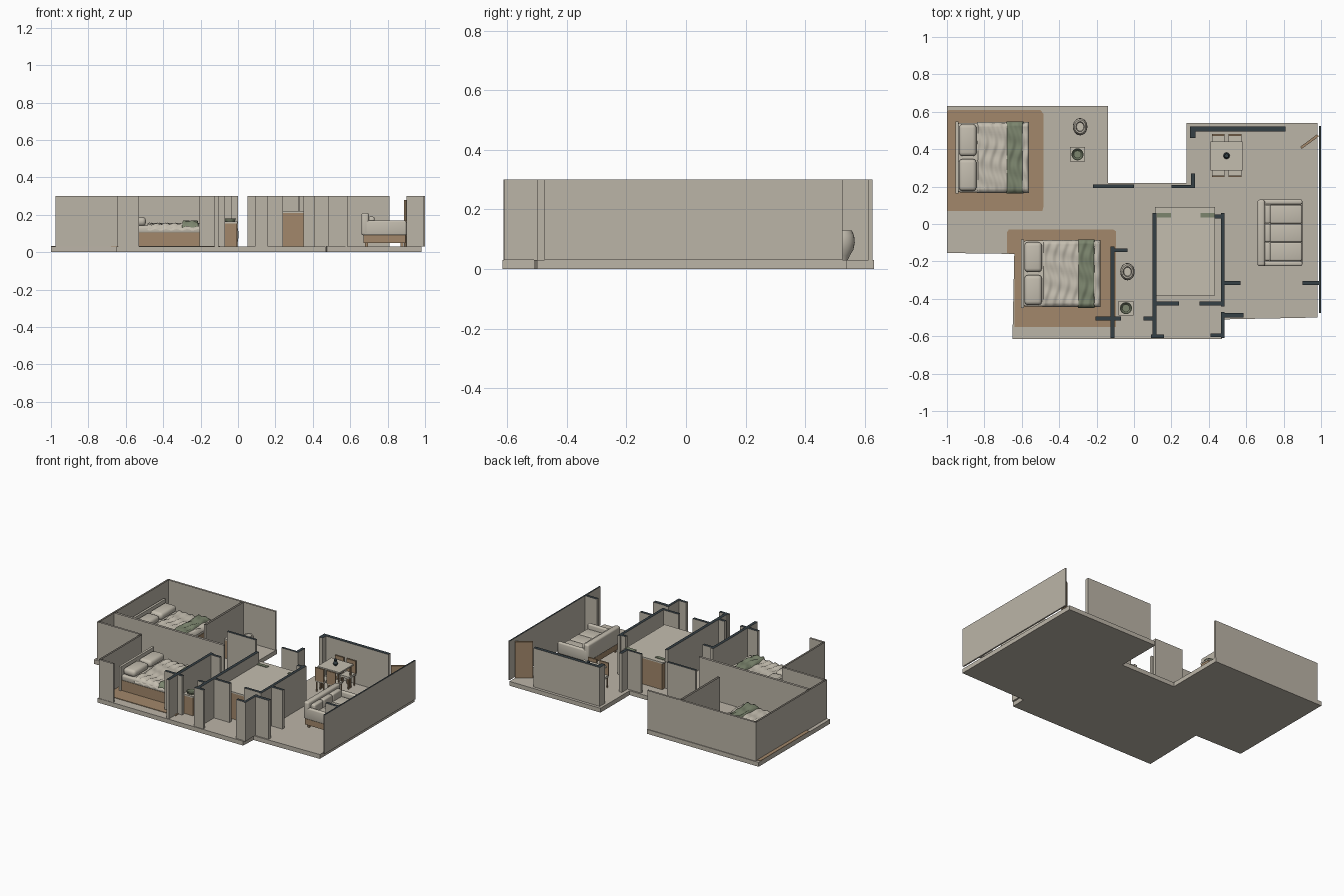
import bpy, bmesh, math
from mathutils import Vector

if "Cube" in bpy.data.objects:
    bpy.data.objects.remove(bpy.data.objects["Cube"])

FLOOR, TOP = 0.03, 0.30


def mat(name, rgb):
    m = bpy.data.materials.new(name)
    m.diffuse_color = (*rgb, 1)
    m.use_nodes = True
    m.node_tree.nodes["Principled BSDF"].inputs["Base Color"].default_value = m.diffuse_color
    return m


STONE = mat("warm_stone", (0.50, 0.46, 0.39))
DARK = mat("slate", (0.035, 0.05, 0.058))
WOOD = mat("wood", (0.36, 0.245, 0.145))
SAGE = mat("sage", (0.20, 0.235, 0.155))
CREAM = mat("cream", (0.55, 0.51, 0.43))


def finish(bm, name, *mats, smooth=False):
    bmesh.ops.recalc_face_normals(bm, faces=bm.faces)
    me = bpy.data.meshes.new(name)
    bm.to_mesh(me)
    bm.free()
    for m in mats:
        me.materials.append(m)
    if smooth:
        for p in me.polygons:
            p.use_smooth = True
    ob = bpy.data.objects.new(name, me)
    bpy.context.collection.objects.link(ob)
    return ob


def add_box(bm, x0, x1, y0, y1, z0, z1):
    r = bmesh.ops.create_cube(bm, size=1)
    for v in r["verts"]:
        v.co = Vector((x0 if v.co.x < 0 else x1, y0 if v.co.y < 0 else y1,
                       z0 if v.co.z < 0 else z1))


def box(name, m, x0, x1, y0, y1, z0, z1, round_=0.0):
    bm = bmesh.new()
    add_box(bm, x0, x1, y0, y1, z0, z1)
    if round_:
        bmesh.ops.bevel(bm, geom=bm.edges[:], offset=round_, segments=3,
                        profile=0.5, affect='EDGES')
    return finish(bm, name, m, smooth=bool(round_))


def prism(name, m, pts, z0, z1):
    bm = bmesh.new()
    f = bm.faces.new([bm.verts.new((x, y, z0)) for x, y in pts])
    r = bmesh.ops.extrude_face_region(bm, geom=[f])
    for v in r["geom"]:
        if isinstance(v, bmesh.types.BMVert):
            v.co.z = z1
    return finish(bm, name, m)


def lathe(name, m, x, y, profile, sx=1.0, sy=1.0, n=24):
    bm = bmesh.new()
    rings = [[bm.verts.new((x + sx * r * math.cos(2 * math.pi * i / n),
                            y + sy * r * math.sin(2 * math.pi * i / n), z))
              for i in range(n)] for r, z in profile]
    for a, b in zip(rings, rings[1:]):
        for i in range(n):
            bm.faces.new((a[i], a[(i + 1) % n], b[(i + 1) % n], b[i]))
    bm.faces.new(rings[0])
    bm.faces.new(rings[-1])
    ob = finish(bm, name, m)
    bpy.context.view_layer.objects.active = ob
    ob.select_set(True)
    bpy.ops.object.shade_smooth_by_angle()
    ob.select_set(False)
    return ob


# floor slab
prism("floor_slab", STONE, [
    (-1, -.155), (-.64, -.16), (-.65, -.615), (.47, -.615), (.475, -.51), (.98, -.5),
    (.98, .54), (.28, .54), (.28, .22), (-.14, .22), (-.14, .63), (-1, .63)], 0, FLOOR)

# thin bedroom walls, open along the top
for name, x0, x1, y0, y1 in [
        ("bedroom_left_wall", -.975, -.963, -.155, .625),
        ("bedroom_back_wall", -.975, -.14, .613, .625),
        ("bedroom_front_wall", -.975, -.64, -.155, -.143),
        ("bathroom_partition", -.40, -.385, .20, .62),
        ("bedroom_divider", -.97, -.12, .015, .03),
        ("second_bedroom_side_wall", -.645, -.633, -.605, -.15),
        ("window_pier", -.64, -.53, -.612, -.60)]:
    bm = bmesh.new()
    add_box(bm, x0, x1, y0, y1, FLOOR, TOP)
    bm.normal_update()
    flat = [f for f in bm.faces if abs(f.normal.z) > .5]
    bmesh.ops.delete(bm, geom=flat, context='FACES_ONLY')
    finish(bm, name, STONE)

# partition walls with slate tops, grouped by room
groups = {
    "hall_walls": [(-.22, 0, .192, .21), (.20, .325, .192, .208), (.305, .327, .192, .27)],
    "dining_walls": [(.30, .81, .495, .52), (.30, .33, .46, .52)],
    "living_right_wall": [(.99, 1.0, -.475, .525), (.90, .995, -.325, -.305)],
    "store_left_walls": [(.098, .12, -.61, .06), (.11, .24, -.435, -.415),
                         (.05, .11, -.515, -.495), (.09, .16, -.61, -.59)],
    "store_right_walls": [(.465, .485, -.44, .06), (.43, .48, .03, .05), (.35, .475, -.435, -.415),
                          (.475, .57, -.325, -.305), (.465, .483, -.61, -.47),
                          (.47, .585, -.5, -.475), (.41, .475, -.605, -.585)],
    "bathroom_walls": [(-.125, -.104, -.61, -.12), (-.12, -.035, -.15, -.13),
                       (-.205, -.07, -.515, -.495)]}
for name, parts in groups.items():
    bm = bmesh.new()
    for p in parts:
        add_box(bm, *p, FLOOR, TOP)
    bm.normal_update()
    for f in bm.faces:
        f.material_index = int(f.normal.z > .5)
    finish(bm, name, STONE, DARK)

# rugs
prism("rug_back", WOOD, [(-1, .07), (-.49, .07), (-.485, .09), (-.485, .59), (-.5, .61),
                         (-.99, .61), (-1, .60)], FLOOR, .034)
prism("rug_front", WOOD, [(-.64, -.55), (-.095, -.55), (-.095, -.04), (-.11, -.03),
                          (-.67, -.03), (-.68, -.045), (-.68, -.155), (-.64, -.16)], FLOOR, .034)


# rippled cloth, draped over the bed
def cloth(name, m, x0, x1, y0, y1, zb, zt, amp, nx=36, ny=28):
    bm = bmesh.new()
    g = []
    for i in range(nx + 1):
        row = []
        for j in range(ny + 1):
            x, y = x0 + (x1 - x0) * i / nx, y0 + (y1 - y0) * j / ny
            z = zt + amp * (math.sin(x * 130 + 2 * math.sin(y * 25)) + .5 * math.sin(y * 70 + x * 20))
            if j in (0, ny) or i in (0, nx):
                z = zb + amp * math.sin(x * 110)
            row.append(bm.verts.new((x, y, z)))
        g.append(row)
    for i in range(nx):
        for j in range(ny):
            bm.faces.new((g[i][j], g[i + 1][j], g[i + 1][j + 1], g[i][j + 1]))
    return finish(bm, name, m, smooth=True)


def bed(tag, x0, x1, y0, y1):
    ym = (y0 + y1) / 2
    box(tag + "_bed_base", WOOD, x0, x1 - .005, y0 + .005, y1 - .005, FLOOR, .105)
    box(tag + "_headboard", CREAM, x0 - .004, x0 + .012, y0 - .003, y1 + .003, FLOOR, .20)
    box(tag + "_mattress", CREAM, x0 + .01, x1 - .005, y0 + .004, y1 - .004, .10, .142, .012)
    cloth(tag + "_blanket", CREAM, x0 + .11, x1, y0, y1, .12, .152, .004)
    cloth(tag + "_throw", SAGE, x1 - .12, x1 - .03, y0 - .003, y1 + .003, .135, .165, .004, 16)
    for k, (a, b) in enumerate([(y0 + .012, ym - .008), (ym + .008, y1 - .012)]):
        p = box(f"{tag}_pillow_{k + 1}", CREAM, x0 + .014, x0 + .108, a, b, .14, .188, .02)


bed("back", -.95, -.562, .165, .545)
bed("front", -.60, -.18, -.445, -.085)

# storage block with light top and sage corner plates
box("storage_block", WOOD, .12, .43, -.38, .09, FLOOR, .21)
box("storage_top", CREAM, .112, .432, -.382, .092, .21, .22)
for x in (.122, .355):
    box("storage_plate", SAGE, x, x + .075, .035, .058, .22, .224)

# sofa facing the right wall
box("sofa_base", WOOD, .67, .895, -.22, .125, .05, .095)
box("sofa_seat_frame", CREAM, .67, .90, -.222, .127, .09, .115, .006)
box("sofa_back", CREAM, .66, .70, -.225, .13, .09, .21, .012)
for i in range(3):
    y = -.197 + i * .1
    box(f"sofa_seat_cushion_{i + 1}", CREAM, .725, .898, y, y + .098, .112, .14, .008)
    box(f"sofa_back_cushion_{i + 1}", CREAM, .695, .73, y, y + .098, .12, .19, .01)
for y in (-.225, .105):
    box("sofa_arm", CREAM, .67, .90, y, y + .026, .09, .17, .009)
for x in (.68, .87):
    for y in (-.21, .10):
        box("sofa_foot", WOOD, x, x + .015, y, y + .015, FLOOR, .05)

# dining table
box("table_top", CREAM, .41, .58, .287, .442, .182, .192)
for x in (.42, .562):
    for y in (.296, .425):
        box("table_leg", WOOD, x, x + .008, y, y + .008, FLOOR, .182)
lathe("vase", DARK, .495, .365, [(.011, .192), (.017, .205), (.008, .222), (.011, .232)])


# dining chairs, tucked under both long sides
def chair(x, y, s):
    box("chair_seat", CREAM, x - .034, x + .034, min(y, y + s * .075), max(y, y + s * .075), .10, .115)
    bk = y + s * .07
    box("chair_back", WOOD, x - .034, x + .034, min(bk, bk + s * .01), max(bk, bk + s * .01), .11, .20)
    for dx in (-.031, .024):
        for dy in (.004, .068):
            ly = y + s * dy
            box("chair_leg", WOOD, x + dx, x + dx + .007, ly - .004, ly + .004, FLOOR, .10)


for cx in (.45, .54):
    chair(cx, .40, 1)
    chair(cx, .33, -1)

# open entrance door
prism("entrance_door", WOOD, [(.888, .412), (.897, .402), (.988, .468), (.980, .48)], FLOOR, .28)

# toilets and washbasins
for tag, x, y in (("back", -.288, .52), ("front", -.035, -.255)):
    lathe(tag + "_toilet", CREAM, x, y, [(.022, FLOOR), (.028, .045), (.040, .065), (.044, .09),
          (.042, .112), (.034, .13), (.026, .13), (.022, .112)], .88, 1.05)
for tag, x, y in (("back", -.302, .372), ("front", -.043, -.45)):
    box(tag + "_basin_cabinet", WOOD, x - .037, x + .037, y - .037, y + .037, FLOOR, .155)
    box(tag + "_basin_counter", CREAM, x - .039, x + .039, y - .039, y + .039, .155, .165)
    lathe(tag + "_basin_bowl", SAGE, x, y, [(.026, .165), (.032, .18), (.028, .18), (.02, .17)])
